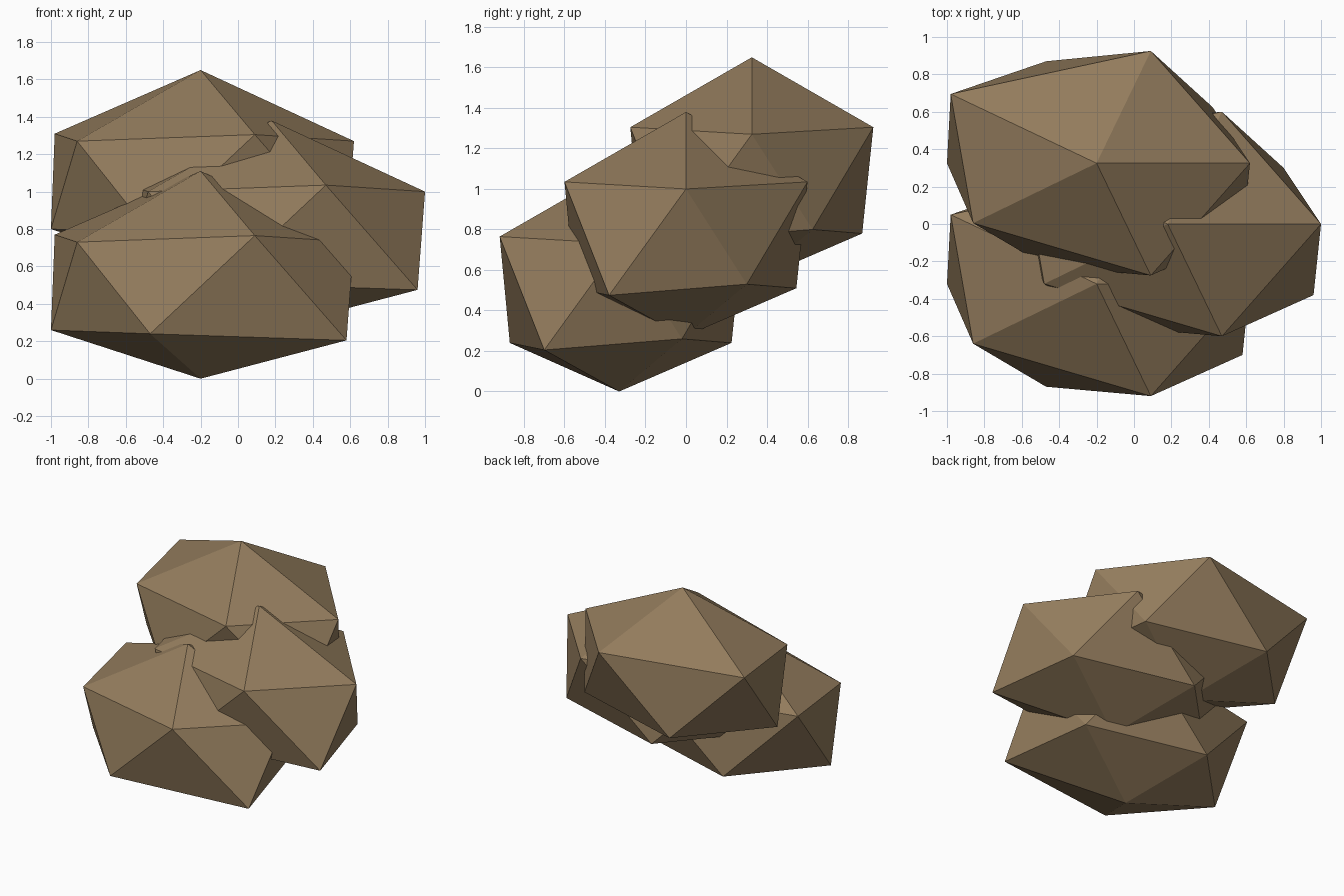
import bpy, bmesh
from mathutils import Vector

cube = bpy.data.objects.get("Cube")
if cube:
    bpy.data.objects.remove(cube, do_unlink=True)

stone = bpy.data.materials.new("brown stone")
stone.use_nodes = True
colour = (0.29, 0.2, 0.108, 1)
stone.diffuse_color = colour
stone.node_tree.nodes["Principled BSDF"].inputs["Base Color"].default_value = colour

# Irregular twenty-sided rock: two poles and two staggered rings
TOP, BOTTOM = (-.2, -.32, 1.11), (-.2, -.33, 0)
UPPER = [(.62, -.32, .73), (.09, .28, .765), (-.98, .05, .77), (-.86, -.64, .73), (.09, -.92, .765)]
LOWER = [(.42, -.02, .26), (-.47, .225, .24), (-1, -.32, .26), (-.47, -.87, .24), (.58, -.7, .205)]
STEP = Vector((.38, .32, .27))


def rock(name, offset):
    bm = bmesh.new()
    add = lambda p: bm.verts.new(Vector(p) + offset)
    top, bottom = add(TOP), add(BOTTOM)
    up, low = [add(p) for p in UPPER], [add(p) for p in LOWER]
    for i in range(5):
        j = (i + 1) % 5
        for tri in ((top, up[i], up[j]), (up[i], low[i], up[j]),
                    (low[i], low[j], up[j]), (bottom, low[j], low[i])):
            bm.faces.new(tri)
    bmesh.ops.recalc_face_normals(bm, faces=bm.faces)
    mesh = bpy.data.meshes.new(name)
    bm.to_mesh(mesh)
    bm.free()
    mesh.materials.append(stone)
    obj = bpy.data.objects.new(name, mesh)
    bpy.context.collection.objects.link(obj)
    return obj


# Three copies stepping up and back, fused into one cluster
cluster = rock("rock_cluster", Vector((0, 0, 0)))
others = [rock("middle_rock", STEP), rock("back_rock", Vector((0, .645, .54)))]
for other in others:
    other.hide_render = True
    mod = cluster.modifiers.new("fuse", 'BOOLEAN')
    mod.operation, mod.solver, mod.object = 'UNION', 'EXACT', other
bpy.context.view_layer.objects.active = cluster
for mod in list(cluster.modifiers):
    bpy.ops.object.modifier_apply(modifier=mod.name)
for other in others:
    bpy.data.objects.remove(other, do_unlink=True)
